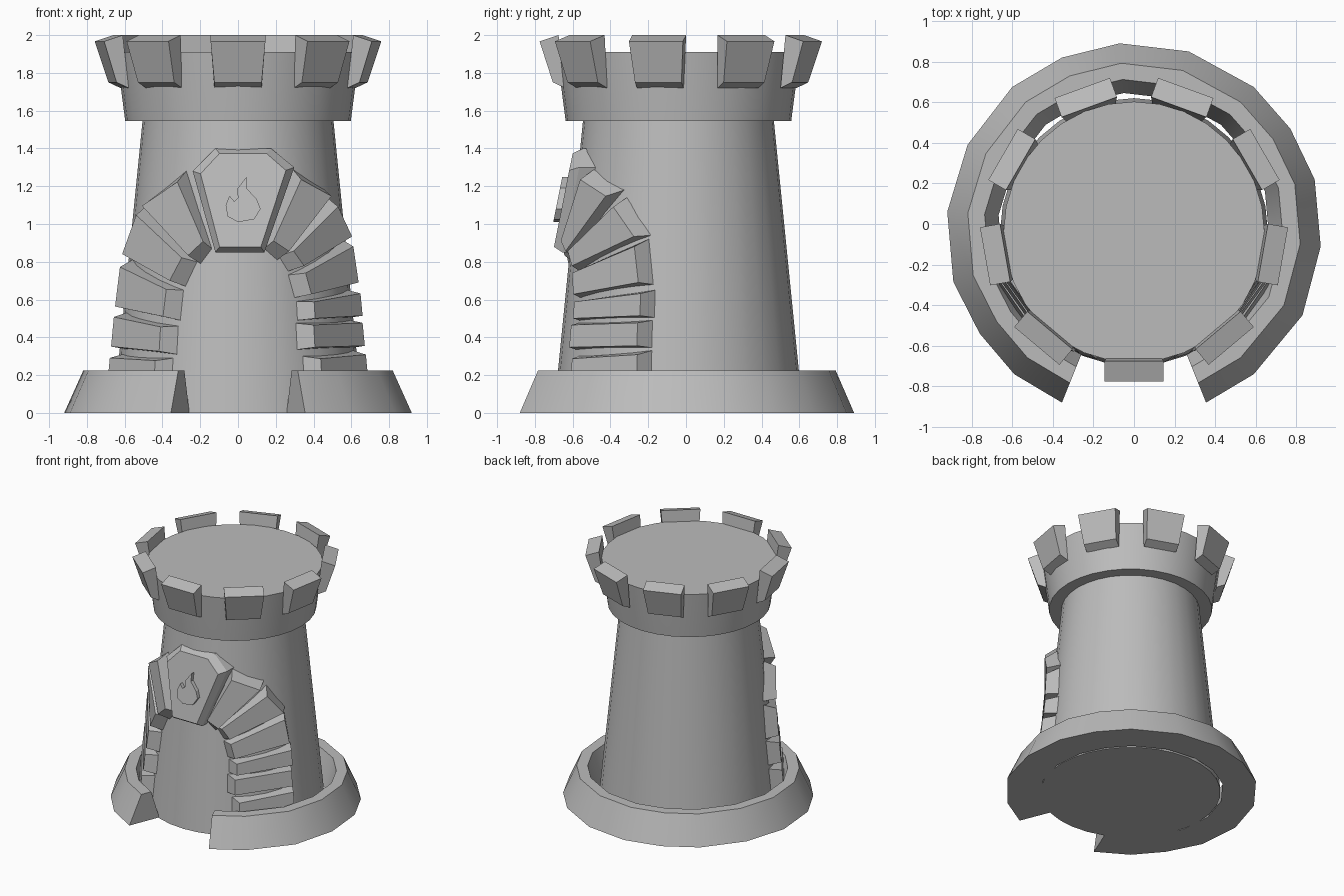
import bpy, bmesh, math
from math import sin, cos, radians

if "Cube" in bpy.data.objects:
    bpy.data.objects.remove(bpy.data.objects["Cube"])

CY = -0.04  # the tower axis sits slightly forward

stone = bpy.data.materials.new("grey stone")
stone.diffuse_color = (0.5, 0.5, 0.5, 1)
stone.use_nodes = True
stone.node_tree.nodes["Principled BSDF"].inputs["Base Color"].default_value = stone.diffuse_color


def make(name, verts, faces, smooth=False):
    me = bpy.data.meshes.new(name)
    me.from_pydata(verts, [], faces)
    bm = bmesh.new()
    bm.from_mesh(me)
    bmesh.ops.recalc_face_normals(bm, faces=bm.faces)
    bm.to_mesh(me)
    bm.free()
    me.materials.append(stone)
    ob = bpy.data.objects.new(name, me)
    bpy.context.collection.objects.link(ob)
    if smooth:
        bpy.ops.object.select_all(action='DESELECT')
        ob.select_set(True)
        bpy.context.view_layer.objects.active = ob
        bpy.ops.object.shade_smooth_by_angle(angle=radians(30))
    return ob


def loft(name, loops, smooth=False):
    """Solid skinned through equal-length closed loops, capped at both ends."""
    n = len(loops[0])
    verts = [v for lp in loops for v in lp]
    faces = [(k * n + i, k * n + (i + 1) % n, (k + 1) * n + (i + 1) % n, (k + 1) * n + i)
             for k in range(len(loops) - 1) for i in range(n)]
    faces += [tuple(range(n)), tuple(range(len(verts) - n, len(verts)))]
    return make(name, verts, faces, smooth)


def circle(r, z, n=32):
    return [(r * cos(2 * math.pi * i / n), CY + r * sin(2 * math.pi * i / n), z) for i in range(n)]


def tower_r(z):
    return 0.66 - 0.1 * z


# Tower body and flared collar
loft("tower_body", [circle(tower_r(0), 0), circle(tower_r(1.56), 1.56)], True)
loft("tower_collar", [circle(0.597, 1.545), circle(0.62, 1.72), circle(0.643, 1.91)], True)

# Irregular base ring, open at the front
plan = [(0.355, -0.88), (0.59, -0.74), (0.83, -0.45), (0.92, -0.11), (0.89, 0.22), (0.77, 0.47),
        (0.59, 0.675), (0.27, 0.85), (-0.07, 0.89), (-0.355, 0.82), (-0.6, 0.675), (-0.82, 0.39),
        (-0.92, 0.06), (-0.89, -0.285), (-0.76, -0.54), (-0.59, -0.74), (-0.355, -0.88)]
section = [(1, 0), (0.89, 0.225), (0.80, 0.225), (0.725, 0)]
loft("base_ring", [[(x * s, y * s, z) for s, z in section] for x, y in plan], True)

# Nine outward-leaning battlements: (radius, half width, height)
for k in range(9):
    a = radians(-90 + 40 * k)
    prof = [(0.61, 0.125, 1.72), (0.675, 0.125, 1.75), (0.745, 0.145, 1.967), (0.645, 0.145, 2.0)]
    loops = [[(r * cos(a) - s * w * sin(a), -0.03 + r * sin(a) + s * w * cos(a), z)
              for r, w, z in prof] for s in (-1, 1)]
    loft(f"battlement_{k + 1}", loops)


# Arch stones: corners as (angle from the front, height), wrapped on the tower
def on_tower(side, ang, z, off):
    r = tower_r(z) + off
    return (side * r * sin(radians(ang)), CY - r * cos(radians(ang)), z)


def arch_stone(name, side, q):
    def lerp(u, v):
        return [(q[0][i] * (1 - u) + q[1][i] * u) * (1 - v) + (q[3][i] * (1 - u) + q[2][i] * u) * v
                for i in (0, 1)]
    front = [lerp(u, v) for u, v in ((0.11, 0.08), (0.89, 0.08), (0.89, 0.92), (0.11, 0.92))]
    loft(name, [[on_tower(side, a, z, 0.0) for a, z in q],
                [on_tower(side, a, z, 0.082) for a, z in front]])


right = [((33, .10), (77, .10), (77, .33), (33, .30)),
         ((30, .335), (77, .345), (77, .49), (30, .475)),
         ((31, .49), (78, .505), (78, .65), (31, .59)),
         ((30, .61), (77, .68), (74, .92), (27, .73)),
         ((27, .75), (75, .94), (60, 1.14), (22, .83)),
         ((21, .81), (58, 1.18), (33, 1.29), (14, .87))]
left = [((33, .10), (77, .10), (77, .31), (33, .29)),
        ((31, .31), (77, .34), (77, .53), (31, .46)),
        ((30, .49), (77, .55), (75, .81), (29, .65)),
        ((28, .67), (75, .84), (61, 1.10), (22, .80)),
        ((20, .79), (60, 1.12), (31, 1.28), (14, .87))]
for side, word, stones in ((1, "right", right), (-1, "left", left)):
    for k, q in enumerate(stones):
        arch_stone(f"arch_stone_{word}_{k + 1}", side, q)


# Keystone with a chamfered, leaning face
def face_y(z, off=0.0):
    return -0.595 - 0.2 * (1.4 - z) - off


outline = [(-.24, 1.28), (-.12, 1.40), (.175, 1.40), (.298, 1.30), (.14, .85), (-.12, .85)]
inset = [(.02 + (x - .02) * .84, 1.14 + (z - 1.14) * .9) for x, z in outline]
loft("keystone", [[(x, -0.46, z) for x, z in outline],
                  [(x, face_y(z, -0.05), z) for x, z in outline],
                  [(x, face_y(z, 0.0), z) for x, z in inset]])

# Flame emblem raised from the keystone
flame = [(.045, 1.25), (.045, 1.19), (.10, 1.13), (.12, 1.08), (.085, 1.025), (.0, 1.01),
         (-.055, 1.04), (-.065, 1.10), (-.045, 1.15), (-.02, 1.12), (.0, 1.14), (-.005, 1.185)]
loft("flame_emblem", [[(x, face_y(z, o), z) for x, z in flame] for o in (-0.02, 0.03)])
